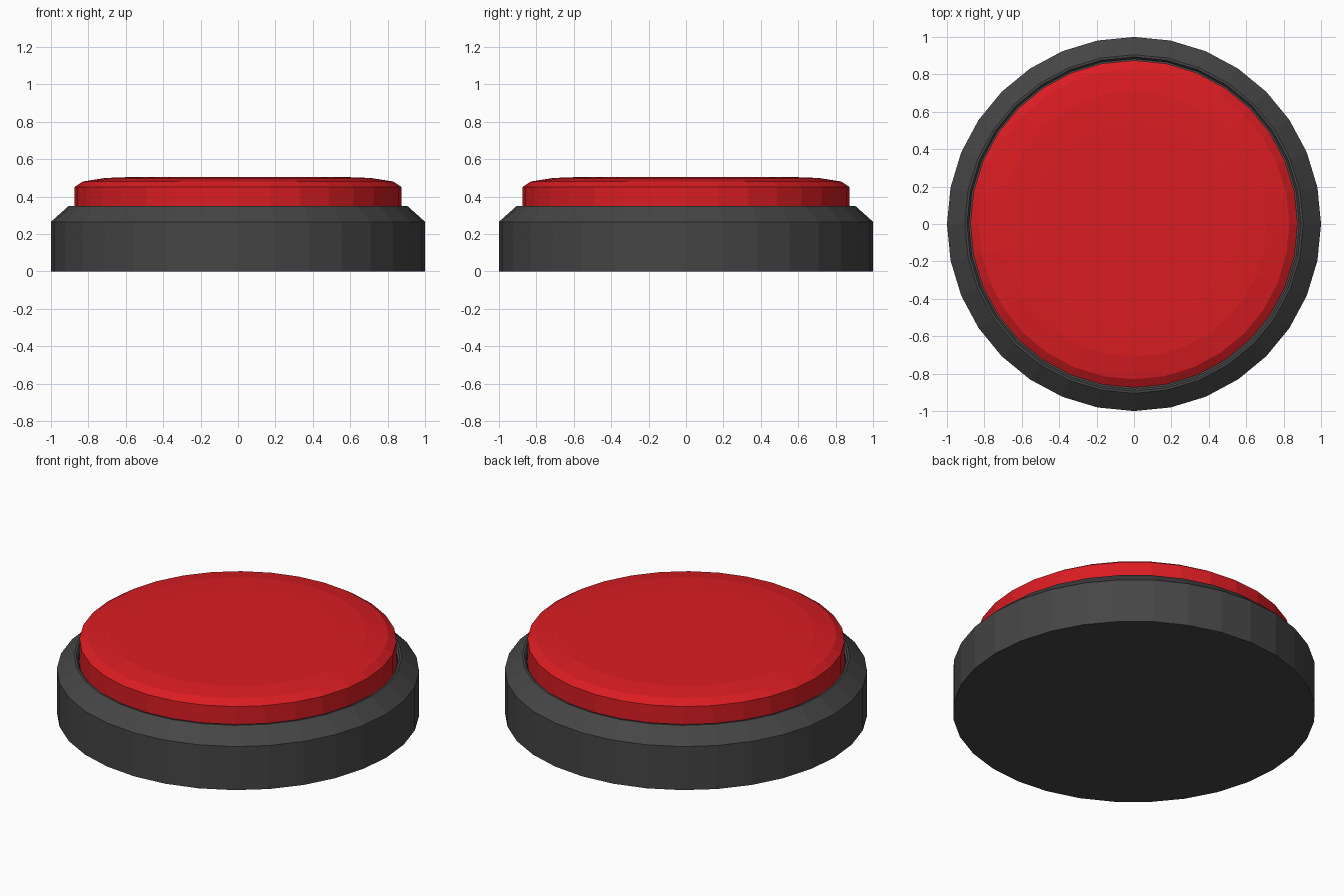
import bpy, bmesh, math

if "Cube" in bpy.data.objects:
    bpy.data.objects.remove(bpy.data.objects["Cube"])

SIDES = 32


def lathe(name, profile, color):
    """Revolve an (r, z) profile, bottom to top, around z and cap both ends."""
    bm = bmesh.new()
    rings = []
    for r, z in profile:
        rings.append([bm.verts.new((r * math.cos(2 * math.pi * i / SIDES),
                                    r * math.sin(2 * math.pi * i / SIDES), z))
                      for i in range(SIDES)])
    for low, high in zip(rings, rings[1:]):
        for i in range(SIDES):
            j = (i + 1) % SIDES
            bm.faces.new((low[i], low[j], high[j], high[i]))
    bm.faces.new(rings[0][::-1])
    bm.faces.new(rings[-1])
    bmesh.ops.recalc_face_normals(bm, faces=bm.faces)
    mesh = bpy.data.meshes.new(name)
    bm.to_mesh(mesh)
    bm.free()
    mat = bpy.data.materials.new(name + "_colour")
    mat.diffuse_color = color
    mat.use_nodes = True
    mat.node_tree.nodes["Principled BSDF"].inputs["Base Color"].default_value = mat.diffuse_color
    mesh.materials.append(mat)
    obj = bpy.data.objects.new(name, mesh)
    bpy.context.collection.objects.link(obj)
    return obj


# Housing: straight wall, chamfered rim, shallow recess for the button
lathe("housing", [(1.0, 0), (1.0, 0.265), (0.905, 0.35), (0.893, 0.35),
                  (0.882, 0.335), (0.882, 0.30)], (0.06, 0.06, 0.06, 1))

# Push button: straight wall with a softly domed top
lathe("push_button", [(0.875, 0.30), (0.875, 0.45), (0.83, 0.48),
                      (0.71, 0.499), (0.55, 0.505)], (0.7, 0.012, 0.016, 1))
